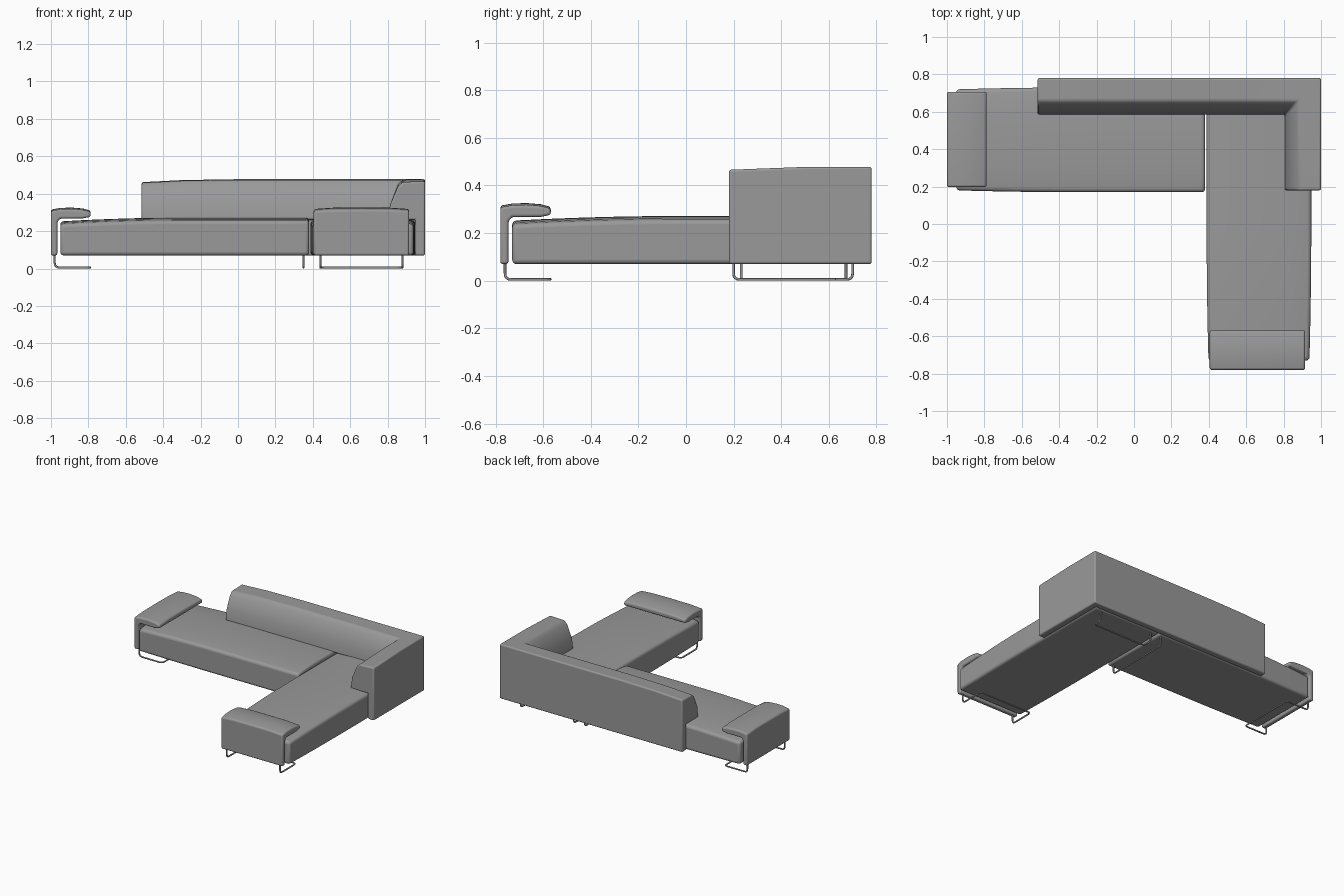
import bpy, bmesh, math
from mathutils import Vector

cube = bpy.data.objects.get("Cube")
if cube:
    bpy.data.objects.remove(cube, do_unlink=True)

grey = bpy.data.materials.new("soft grey")
grey.use_nodes = True
colour = (0.32, 0.32, 0.32, 1)
grey.diffuse_color = colour
grey.node_tree.nodes["Principled BSDF"].inputs["Base Color"].default_value = colour


def finish(name, bm, bevel):
    """Turn a bmesh into an object with soft, rounded edges."""
    bmesh.ops.recalc_face_normals(bm, faces=bm.faces)
    mesh = bpy.data.meshes.new(name)
    bm.to_mesh(mesh)
    bm.free()
    obj = bpy.data.objects.new(name, mesh)
    bpy.context.collection.objects.link(obj)
    mesh.materials.append(grey)
    mod = obj.modifiers.new("soft edges", "BEVEL")
    mod.width, mod.segments = bevel, 4
    mod.limit_method, mod.angle_limit = "ANGLE", math.radians(28)
    bpy.ops.object.select_all(action="DESELECT")
    obj.select_set(True)
    bpy.context.view_layer.objects.active = obj
    bpy.ops.object.shade_smooth_by_angle(angle=math.radians(35))
    return obj


def sweep(name, rings, bevel):
    """Bridge matching cross-sections and cap both ends."""
    bm = bmesh.new()
    loops = [[bm.verts.new(p) for p in ring] for ring in rings]
    n = len(loops[0])
    for a, b in zip(loops, loops[1:]):
        for i in range(n):
            j = (i + 1) % n
            bm.faces.new((a[i], a[j], b[j], b[i]))
    bm.faces.new(loops[0])
    bm.faces.new(loops[-1])
    return finish(name, bm, bevel)


def seat(name, place, length, width):
    """Crowned cushion: u runs from the free end, v across the seat."""
    rings = []
    for i in range(11):
        t = i / 10
        fall = max(0, 1 - t / 0.5) ** 2
        inset = 0.01 * fall
        ring = [(-1, 0.07), (1, 0.07)]
        ring += [(v, 0.272 - 0.02 * fall - 0.016 * abs(v) ** 3)
                 for v in (1, 0.8, 0.5, 0, -0.5, -0.8, -1)]
        rings.append([place(t * length, v * (width / 2 - inset), z) for v, z in ring])
    return sweep(name, rings, 0.018)


seat("long_seat", lambda u, v, z: (-0.95 + u, 0.45 + v, z), 1.33, 0.56)
seat("chaise_seat", lambda u, v, z: (0.668 + v, -0.73 + u, z), 1.46, 0.56)

# Corner backrest: wedge profile as (distance in from outer face, height)
back_profile = [(0, 0.07), (0, 0.478), (0.12, 0.474), (0.145, 0.45), (0.185, 0.345),
                (0.195, 0.262), (0.052, 0.262), (0.052, 0.07)]


def drop(z, amount):
    return z - amount if z > 0.4 else z


back_rings = []
for x, d in ((-0.515, 0.016), (-0.3, 0.005), (0, 0), (0.5, 0)):
    back_rings.append([(x, 0.78 - p, drop(z, d)) for p, z in back_profile])
back_rings.append([(1 - p, 0.78 - p, z) for p, z in back_profile])
for y, d in ((0.5, 0), (0.18, 0.012)):
    back_rings.append([(1 - p, y, drop(z, d)) for p, z in back_profile])
sweep("corner_backrest", back_rings, 0.01)

# Armrests: thin upright panel folded over into a padded top
arm_profile = [(0, 0.07), (0, 0.315), (0.05, 0.324), (0.11, 0.326), (0.17, 0.321),
               (0.212, 0.31), (0.212, 0.276), (0.17, 0.268), (0.05, 0.268),
               (0.034, 0.25), (0.034, 0.07)]


def armrest(name, place):
    rings = []
    for v, d in ((-0.255, 0.008), (-0.15, 0.001), (0, 0), (0.15, 0.001), (0.255, 0.008)):
        rings.append([place(u, v, z - d if z > 0.3 else z) for u, z in arm_profile])
    return sweep(name, rings, 0.011)


def side_arm(u, v, z):
    return (-1 + u, 0.452 + v, z)


def chaise_arm(u, v, z):
    return (0.66 + v, -0.78 + u, z)


armrest("side_armrest", side_arm)
armrest("chaise_armrest", chaise_arm)


def tube(name, points, radius=0.0055, corner=0.025):
    """Bent metal tube with rounded corners."""
    pts = [Vector(p) for p in points]
    path = [pts[0]]
    for a, b, c in zip(pts, pts[1:], pts[2:]):
        p, q = b + (a - b).normalized() * corner, b + (c - b).normalized() * corner
        path += [p * (1 - t) ** 2 + b * 2 * t * (1 - t) + q * t * t
                 for t in (0, 0.25, 0.5, 0.75, 1)]
    path.append(pts[-1])
    curve = bpy.data.curves.new(name, "CURVE")
    curve.dimensions = "3D"
    curve.bevel_depth, curve.bevel_resolution, curve.use_fill_caps = radius, 2, True
    spline = curve.splines.new("POLY")
    spline.points.add(len(path) - 1)
    for sp, p in zip(spline.points, path):
        sp.co = (*p, 1)
    spline.use_smooth = True
    curve.materials.append(grey)
    obj = bpy.data.objects.new(name, curve)
    bpy.context.collection.objects.link(obj)


# Sled legs: posts that bend into a loop lying on the floor
FLOOR, TOP = 0.0055, 0.08


def sled(name, place, reach=0.21, half=0.22):
    tube(name, [place(0.02, -half, TOP), place(0.02, -half, FLOOR),
                place(reach, -half, FLOOR), place(reach, half, FLOOR),
                place(0.02, half, FLOOR), place(0.02, half, TOP)])


sled("side_sled_leg", side_arm)
sled("chaise_sled_leg", chaise_arm)
sled("rear_sled_leg", lambda u, v, z: (0.66 + v, 0.72 - u, z), 0.09)
tube("middle_sled_leg", [(0.35, 0.2, TOP), (0.35, 0.2, FLOOR),
                         (0.35, 0.7, FLOOR), (0.35, 0.7, TOP)])
